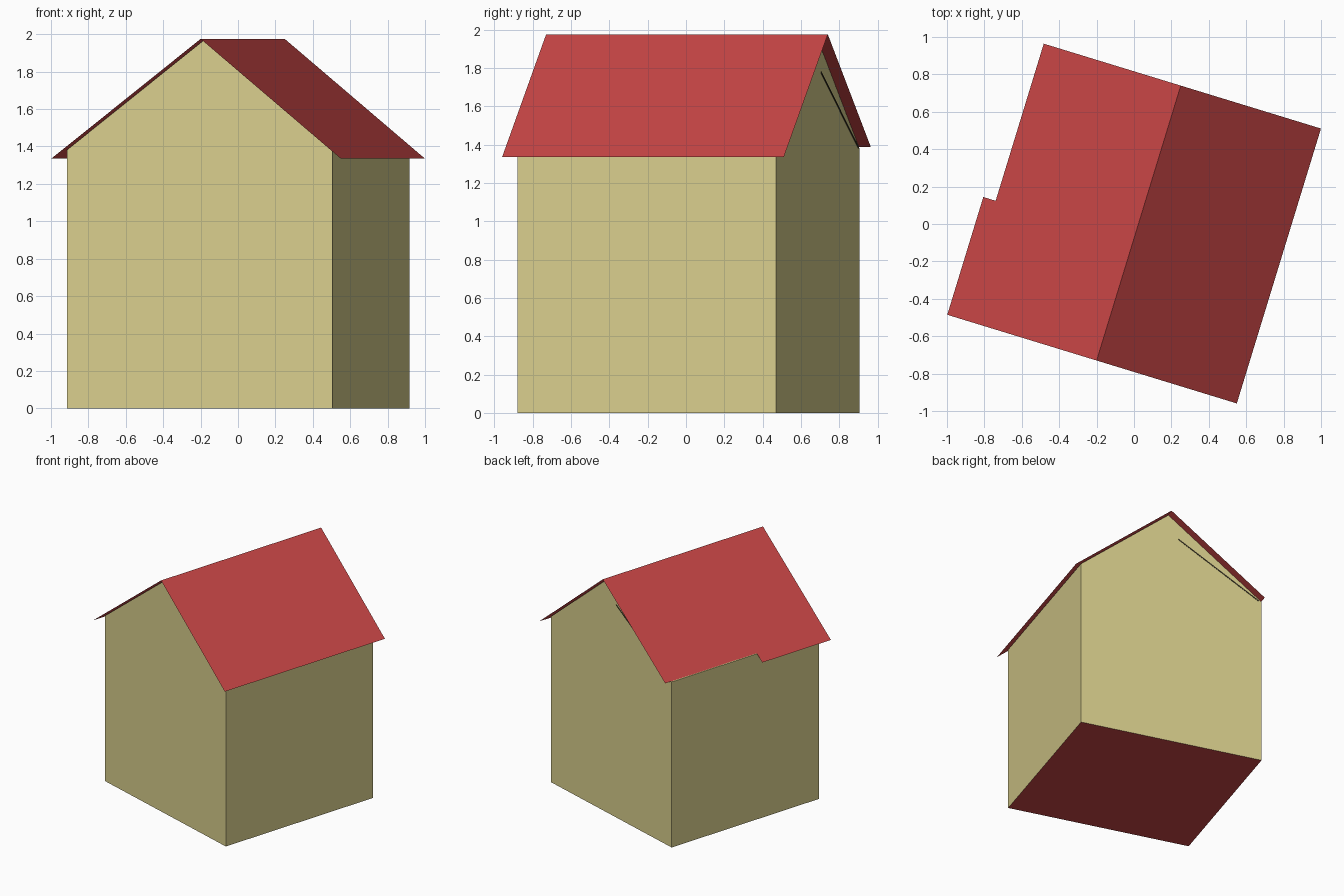
import bpy
import bmesh
from math import radians
from mathutils import Matrix

cube = bpy.data.objects.get("Cube")
if cube:
    bpy.data.objects.remove(cube, do_unlink=True)


def material(name, rgb):
    m = bpy.data.materials.new(name)
    m.use_nodes = True
    m.diffuse_color = (*rgb, 1)
    m.node_tree.nodes["Principled BSDF"].inputs["Base Color"].default_value = (*rgb, 1)
    return m


WALL = material("straw_wall", (0.69, 0.62, 0.265))
ROOF = material("brick_red", (0.58, 0.061, 0.061))
DARK = material("dark_crack", (0.06, 0.05, 0.025))

# The whole house is turned in plan; parts are built with the ridge along y
PLACE = Matrix.Translation((0.025, 0.005, 0)) @ Matrix.Rotation(radians(-17.02), 4, "Z")
RIDGE, EAVE = 1.975, 1.335
LEFT, RIGHT = -0.835, 0.784
HALF_ROOF, HALF_WALL = 0.7685, 0.706
WALL_LEFT, WALL_RIGHT = -0.766, 0.717


def roof_z(x):
    return RIDGE - (RIDGE - EAVE) * x / (LEFT if x < 0 else RIGHT)


def finish(name, bm, *mats):
    mesh = bpy.data.meshes.new(name)
    bm.transform(PLACE)
    bm.to_mesh(mesh)
    bm.free()
    for m in mats:
        mesh.materials.append(m)
    ob = bpy.data.objects.new(name, mesh)
    bpy.context.collection.objects.link(ob)
    return ob


def prism(name, profile, y0, y1, *mats):
    """Extrude an x-z profile from y0 to y1."""
    bm = bmesh.new()
    face = bm.faces.new([bm.verts.new((x, y0, z)) for x, z in profile])
    out = bmesh.ops.extrude_face_region(bm, geom=[face])
    verts = [v for v in out["geom"] if isinstance(v, bmesh.types.BMVert)]
    bmesh.ops.translate(bm, verts=verts, vec=(0, y1 - y0, 0))
    bmesh.ops.recalc_face_normals(bm, faces=bm.faces)
    # Floor takes the second colour
    if len(mats) > 1:
        for f in bm.faces:
            f.material_index = int(f.normal.z < -0.9)
    return finish(name, bm, *mats)


def roof_sheet(name, outline):
    """Single sheet lying on the roof slope, outlined in plan."""
    bm = bmesh.new()
    f = bm.faces.new([bm.verts.new((x, y, roof_z(x))) for x, y in outline])
    f.normal_update()
    if f.normal.z < 0:
        f.normal_flip()
    return finish(name, bm, ROOF)


# Walls with gables and a red floor
GAP = 0.006
prism("house_walls",
      [(WALL_LEFT, 0), (WALL_RIGHT, 0), (WALL_RIGHT, roof_z(WALL_RIGHT) - GAP),
       (0, RIDGE - GAP), (WALL_LEFT, roof_z(WALL_LEFT) - GAP)],
      -HALF_WALL, HALF_WALL, WALL, ROOF)

# Roof slopes; one has its eave cut back along the rear half
roof_sheet("roof_slope_left", [(0, -HALF_ROOF), (RIGHT, -HALF_ROOF),
                               (RIGHT, HALF_ROOF), (0, HALF_ROOF)])
CUT = -0.11
roof_sheet("roof_slope_right", [(0, -HALF_ROOF), (0, HALF_ROOF), (WALL_LEFT, HALF_ROOF),
                                (WALL_LEFT, CUT), (LEFT, CUT), (LEFT, -HALF_ROOF)])

# Thin crack on the rear gable
prism("gable_crack", [(-0.085, 1.78), (-0.745, 1.39), (-0.745, 1.38), (-0.085, 1.77)],
      HALF_WALL - 0.002, HALF_WALL + 0.003, DARK)
